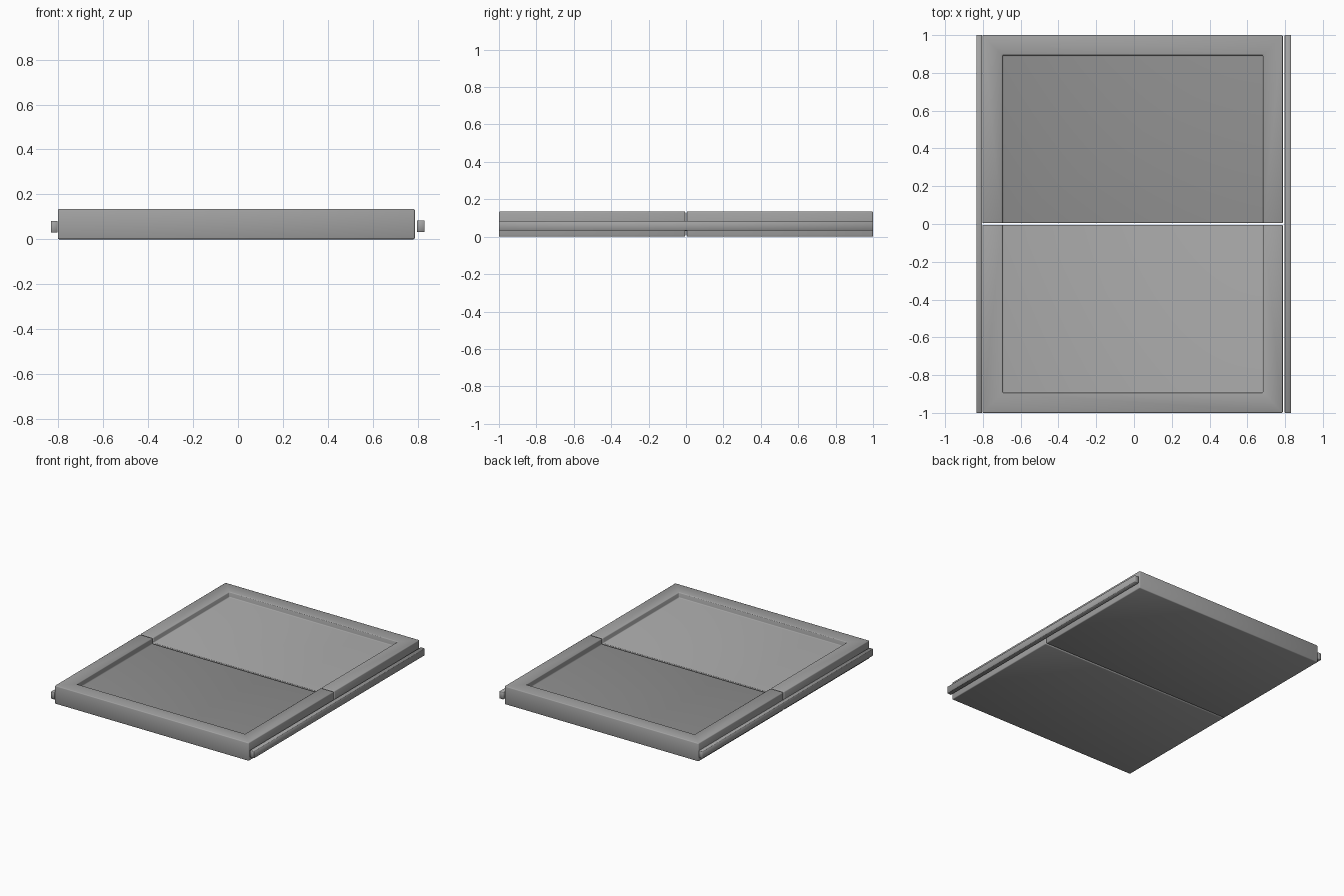
import bpy, bmesh

if "Cube" in bpy.data.objects:
    bpy.data.objects.remove(bpy.data.objects["Cube"])

grey = bpy.data.materials.new("mid_grey")
grey.diffuse_color = (0.36, 0.36, 0.36, 1)
grey.use_nodes = True
grey.node_tree.nodes["Principled BSDF"].inputs["Base Color"].default_value = grey.diffuse_color

X0, X1 = -0.803, 0.788        # outer sides of the trays
IX0, IX1 = -0.696, 0.683      # recess sides
IY, GAP = 0.893, 0.004        # recess end and half of the centre gap
TOP, FLOOR = 0.135, 0.095


def finish(name, bm, bevel, segments):
    bmesh.ops.recalc_face_normals(bm, faces=bm.faces)
    for f in bm.faces:
        f.smooth = True
    mesh = bpy.data.meshes.new(name)
    bm.to_mesh(mesh)
    bm.free()
    mesh.materials.append(grey)
    ob = bpy.data.objects.new(name, mesh)
    bpy.context.collection.objects.link(ob)
    mod = ob.modifiers.new("soft_edges", 'BEVEL')
    mod.width, mod.segments = bevel, segments
    mod.limit_method = 'ANGLE'
    return ob


# Half tray: a slab with a shallow recess that is open toward the centre
def tray(name, s):
    bm = bmesh.new()
    g, i, e = s * GAP, s * IY, s
    outer = [(X0, g), (X0, e), (X1, e), (X1, g)]
    inner = [(IX0, g), (IX0, i), (IX1, i), (IX1, g)]
    low = [bm.verts.new((x, y, 0)) for x, y in outer]
    rim = [bm.verts.new((x, y, TOP)) for x, y in outer]
    lip = [bm.verts.new((x, y, TOP)) for x, y in inner]
    base = [bm.verts.new((x, y, FLOOR)) for x, y in inner]
    bm.faces.new(low)
    bm.faces.new(base)
    bm.faces.new(rim + lip[::-1])
    for k in range(3):
        bm.faces.new((low[k], low[k + 1], rim[k + 1], rim[k]))
        bm.faces.new((base[k], base[k + 1], lip[k + 1], lip[k]))
    # end face at the centre gap
    bm.faces.new((low[0], low[3], rim[3], lip[3], base[3], base[0], lip[0], rim[0]))
    finish(name, bm, 0.006, 2)


tray("front_tray", -1)
tray("back_tray", 1)


# Long slide rails beside the trays
def rail(name, x0, x1, z0, z1):
    bm = bmesh.new()
    bmesh.ops.create_cube(bm, size=1)
    for v in bm.verts:
        v.co = (x0 if v.co.x < 0 else x1, 2 * v.co.y, z0 if v.co.z < 0 else z1)
    finish(name, bm, 0.002, 1)


rail("left_rail", -0.834, -0.804, 0.03, 0.082)
rail("right_rail", 0.798, 0.832, 0.032, 0.084)
